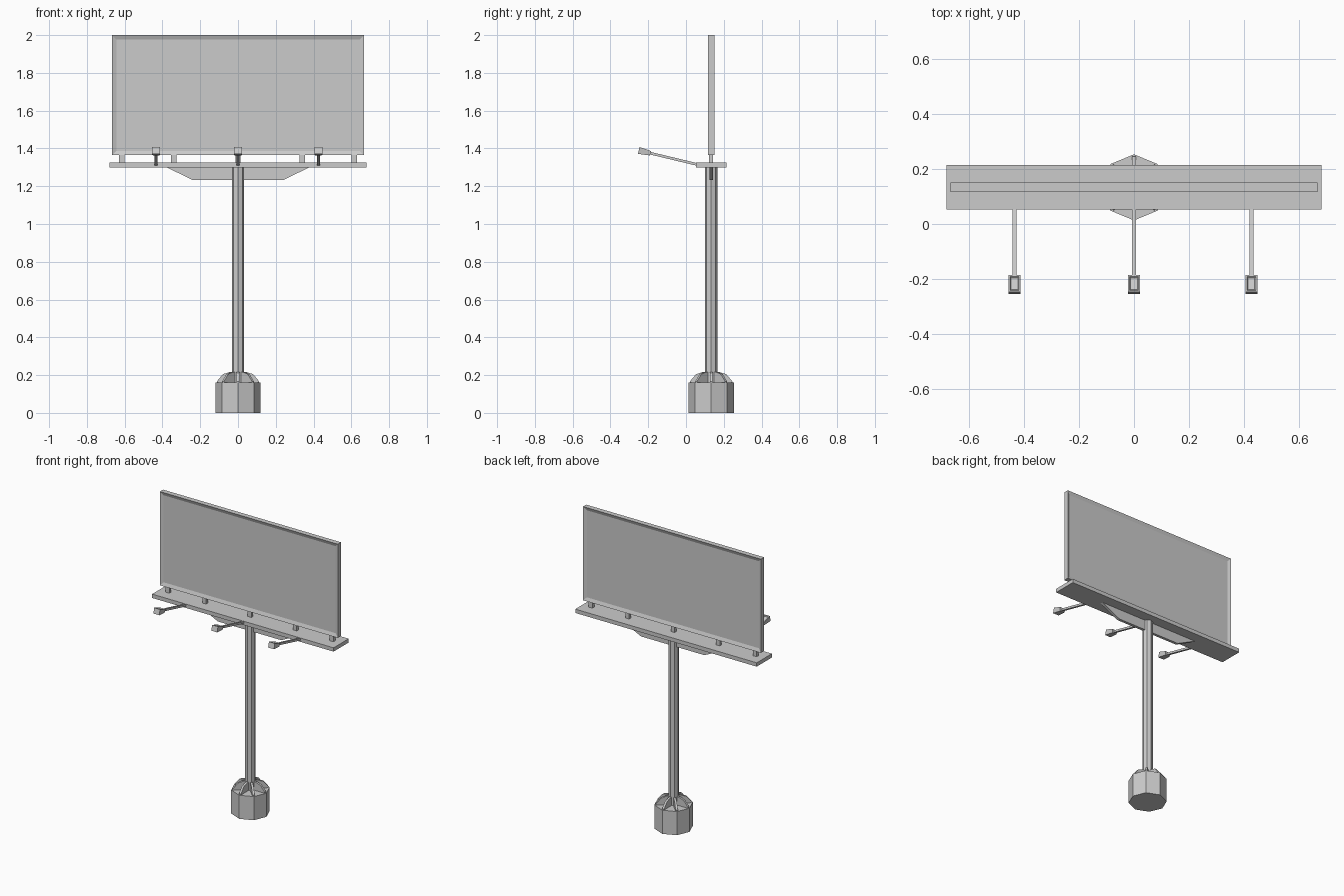
import bpy, bmesh
from math import cos, sin, pi, atan2, hypot
from mathutils import Matrix, Vector

cube = bpy.data.objects.get("Cube")
if cube:
    bpy.data.objects.remove(cube)

CY = 0.133  # depth of the pole axis

grey = bpy.data.materials.new("light_grey")
grey.use_nodes = True
COLOUR = (0.6, 0.6, 0.6, 1)
grey.diffuse_color = COLOUR
grey.node_tree.nodes["Principled BSDF"].inputs["Base Color"].default_value = COLOUR


def finish(name, bm):
    """Turn a bmesh into a flat shaded object."""
    bmesh.ops.recalc_face_normals(bm, faces=bm.faces)
    mesh = bpy.data.meshes.new(name)
    bm.to_mesh(mesh)
    bm.free()
    mesh.materials.append(grey)
    obj = bpy.data.objects.new(name, mesh)
    bpy.context.collection.objects.link(obj)
    return obj


def box_bm(size, centre):
    bm = bmesh.new()
    bmesh.ops.create_cube(bm, size=1)
    bmesh.ops.scale(bm, vec=size, verts=bm.verts)
    bmesh.ops.translate(bm, vec=centre, verts=bm.verts)
    return bm


def box(name, size, centre):
    return finish(name, box_bm(size, centre))


def prism(name, radius, z0, z1, sides=8):
    bm = bmesh.new()
    ring = [bm.verts.new((radius * cos(2 * pi * i / sides),
                          CY + radius * sin(2 * pi * i / sides), z0)) for i in range(sides)]
    face = bm.faces.new(ring)
    top = bmesh.ops.extrude_face_region(bm, geom=[face])["geom"]
    bmesh.ops.translate(bm, vec=(0, 0, z1 - z0),
                        verts=[v for v in top if isinstance(v, bmesh.types.BMVert)])
    return finish(name, bm)


def plate(name, outline, thickness, matrix):
    """Extrude an x-z outline along y, centred on the local plane."""
    bm = bmesh.new()
    face = bm.faces.new([bm.verts.new((x, -thickness / 2, z)) for x, z in outline])
    back = bmesh.ops.extrude_face_region(bm, geom=[face])["geom"]
    bmesh.ops.translate(bm, vec=(0, thickness, 0),
                        verts=[v for v in back if isinstance(v, bmesh.types.BMVert)])
    bmesh.ops.transform(bm, matrix=matrix, verts=bm.verts)
    return finish(name, bm)


axis = Matrix.Translation((0, CY, 0))

# Footing, pole and the gussets around the pole foot
prism("footing", 0.12, 0, 0.16)
prism("pole", 0.033, 0.16, 1.3)
gusset = [(0.028, 0.158), (0.112, 0.158), (0.112, 0.167), (0.08, 0.205),
          (0.045, 0.216), (0.028, 0.216)]
for i in range(8):
    plate(f"gusset_{i + 1}", gusset, 0.014, axis @ Matrix.Rotation(i * pi / 4, 4, "Z"))

# Walkway and the tapered brace below it
box("walkway", (1.36, 0.162, 0.026), (0, CY, 1.313))
plate("brace", [(-0.38, 1.301), (-0.238, 1.232), (0.238, 1.232), (0.38, 1.301)], 0.019, axis)

# Short posts carrying the board
for i, x in enumerate((-0.615, -0.34, 0, 0.34, 0.615)):
    box(f"board_post_{i + 1}", (0.028, 0.02, 0.042), (x, CY, 1.346))

# Board: both large faces inset into a frame and pushed in
bm = box_bm((1.334, 0.034, 0.635), (0, CY, 1.6825))
bm.normal_update()
for face in [f for f in bm.faces if abs(f.normal.y) > 0.9]:
    push = -0.009 * face.normal
    bmesh.ops.inset_region(bm, faces=[face], thickness=0.032)
    bmesh.ops.translate(bm, vec=push, verts=face.verts)
finish("board", bm)

# Floodlights: an arm and a flared head with a sunken lamp on top
start, end = Vector((0, 0.06, 1.315)), Vector((0, -0.19, 1.375))
run = end - start
tilt = Matrix.Rotation(-atan2(run.z, hypot(run.x, run.y)), 4, "X")
for side, x in (("right", -0.434), ("centre", 0), ("left", 0.426)):
    shift = Matrix.Translation((x, 0, 0))
    bm = box_bm((0.014, run.length, 0.014), (0, 0, 0))
    bmesh.ops.transform(bm, matrix=shift @ Matrix.Translation((start + end) / 2) @ tilt,
                        verts=bm.verts)
    finish(f"light_arm_{side}", bm)

    bm = box_bm((0.044, 0.064, 0.037), (0, -0.03, 0))
    for v in bm.verts:
        if v.co.y > -0.03:
            v.co.z *= 0.65
            if v.co.z < 0:
                v.co.x *= 0.75
    bm.normal_update()
    lid = max(bm.faces, key=lambda f: f.normal.z)
    for width, depth in ((0.008, 0), (0.006, 0.006)):
        push = -depth * lid.normal
        bmesh.ops.inset_region(bm, faces=[lid], thickness=width)
        bmesh.ops.translate(bm, vec=push, verts=lid.verts)
    bmesh.ops.transform(bm, matrix=shift @ Matrix.Translation(end) @ tilt, verts=bm.verts)
    finish(f"light_head_{side}", bm)
